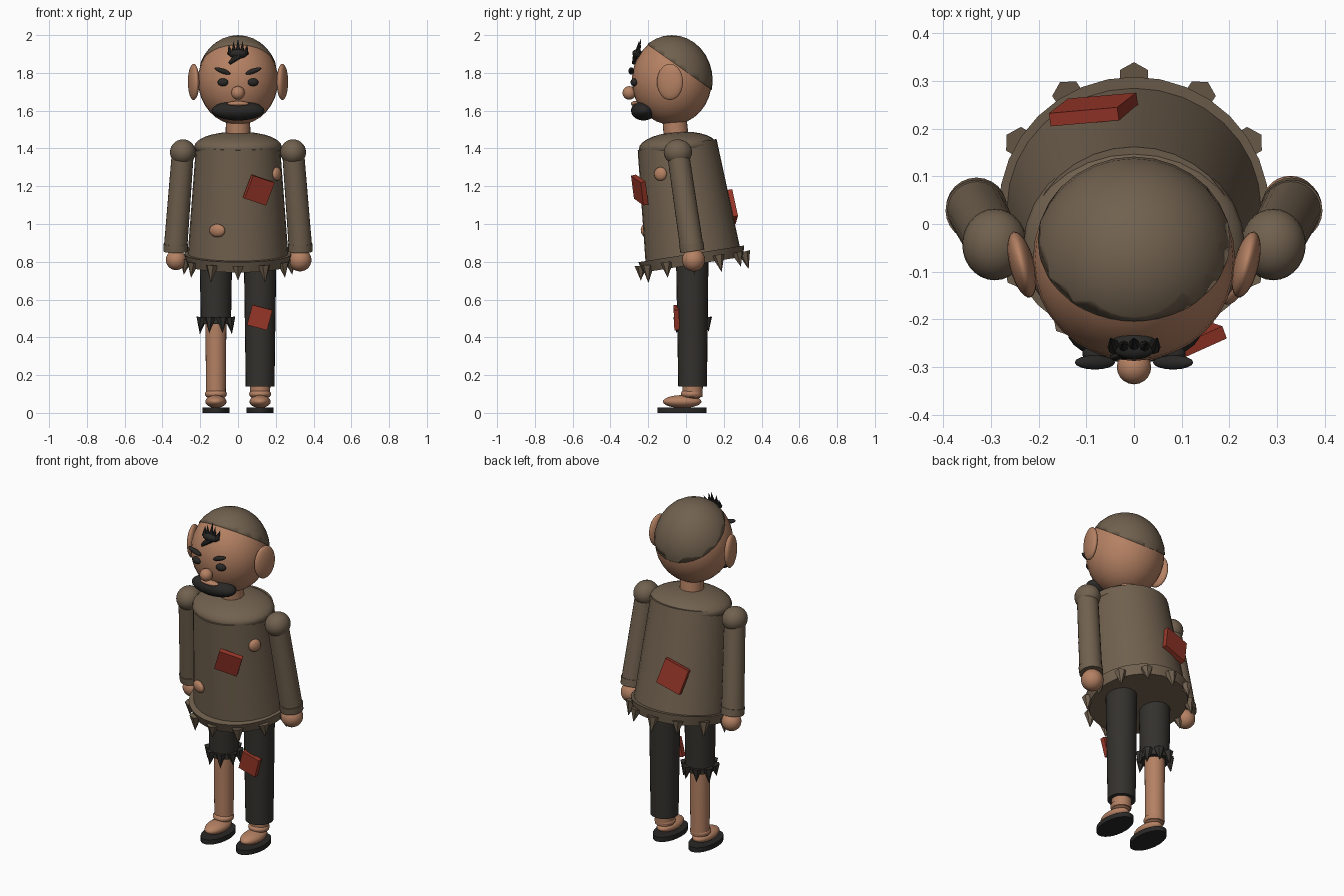
import bpy, bmesh, math
from math import radians, sin, cos, pi
from mathutils import Vector, Matrix, Euler

cube = bpy.data.objects.get("Cube")
if cube:
    bpy.data.objects.remove(cube, do_unlink=True)


def material(name, rgb):
    m = bpy.data.materials.new(name)
    m.use_nodes = True
    m.diffuse_color = (*rgb, 1)
    m.node_tree.nodes["Principled BSDF"].inputs["Base Color"].default_value = (*rgb, 1)
    return m


SKIN = material("skin", (0.46, 0.22, 0.125))
CLOTH = material("brown_cloth", (0.165, 0.12, 0.078))
TROUSER = material("dark_trouser", (0.034, 0.031, 0.026))
BLACK = material("charcoal", (0.022, 0.021, 0.02))
RED = material("red_patch", (0.32, 0.038, 0.022))


def finish(name, mat, smooth=True):
    ob = bpy.context.object
    ob.name = ob.data.name = name
    ob.data.materials.append(mat)
    if smooth:
        bpy.ops.object.shade_smooth_by_angle(angle=radians(40))
    return ob


def ball(name, mat, loc, size, rot=(0, 0, 0), segs=28):
    bpy.ops.mesh.primitive_uv_sphere_add(segments=segs, ring_count=segs // 2, location=loc,
                                         rotation=[radians(a) for a in rot])
    bpy.context.object.scale = size
    return finish(name, mat)


def tube(name, mat, a, b, ra, rb, sides=24, yscale=1.0, smooth=True):
    """Tapered cylinder from a to b."""
    a, b = Vector(a), Vector(b)
    d = b - a
    bpy.ops.mesh.primitive_cone_add(vertices=sides, radius1=ra, radius2=rb, depth=d.length,
                                    location=(a + b) / 2)
    ob = bpy.context.object
    ob.rotation_euler = Vector((0, 0, 1)).rotation_difference(d).to_euler()
    ob.scale.y = yscale
    return finish(name, mat, smooth)


def patch(name, loc, size, azimuth, lean, roll):
    bpy.ops.mesh.primitive_cube_add(size=1, location=loc)
    ob = bpy.context.object
    rot = (Matrix.Rotation(radians(azimuth), 3, 'Z') @ Matrix.Rotation(radians(lean), 3, 'X')
           @ Matrix.Rotation(radians(roll), 3, 'Y'))
    ob.rotation_euler = rot.to_euler()
    ob.scale = (size, 0.028, size)
    return finish(name, RED, False)


def spikes(name, mat, centre, radius, count, length, base, lean=0, start=0):
    """Ring of downward cones around a leaning circle."""
    tilt = Euler((radians(lean), 0, 0)).to_matrix()
    for i in range(count):
        t = start + 2 * pi * i / count
        out = Vector((cos(t), sin(t), 0))
        top = Vector(centre) + tilt @ (out * radius)
        tip = top + tilt @ (out * 0.012 - Vector((0, 0, length * (1 + 0.12 * sin(5 * t)))))
        tube(f"{name}_{i + 1}", mat, top, tip, base, 0, sides=6, smooth=False)


# Leaning shirt with rounded shoulders and ragged hem
tube("shirt", CLOTH, (0, 0.037, 0.83), (0, -0.047, 1.42), 0.267, 0.222, 32, 0.95)
ball("shirt_shoulders", CLOTH, (0, -0.045, 1.41), (0.232, 0.205, 0.078), (4, 0, 0))
tube("shirt_hem", CLOTH, (0, 0.037, 0.785), (0, 0.028, 0.842), 0.268, 0.284, 32)
spikes("hem_tatter", CLOTH, (0, 0.034, 0.815), 0.275, 12, 0.085, 0.034, 8, pi / 2)

# Shirt holes and sewn patches
ball("belly_hole", SKIN, (-0.11, -0.212, 0.965), (0.045, 0.022, 0.035), (8, 0, -25))
ball("side_hole", SKIN, (0.205, -0.135, 1.265), (0.022, 0.036, 0.036), (0, 0, -25))
patch("chest_patch", (0.11, -0.245, 1.18), 0.13, 20, 14, 17)
patch("back_patch", (-0.085, 0.24, 1.09), 0.15, 8, 10, -17)
patch("knee_patch", (0.115, -0.05, 0.505), 0.11, 0, 2, 15)

# Arms
for side, s in (("left", 1), ("right", -1)):
    shoulder, wrist = Vector((s * 0.292, -0.043, 1.38)), Vector((s * 0.33, 0.03, 0.88))
    ball(f"{side}_shoulder", CLOTH, shoulder, (0.068, 0.075, 0.068))
    tube(f"{side}_sleeve", CLOTH, wrist, shoulder, 0.062, 0.058)
    tube(f"{side}_cuff", CLOTH, wrist + Vector((0, 0.004, -0.025)),
         wrist + Vector((0, -0.002, 0.015)), 0.064, 0.065)
    hand = 0.061 if s > 0 else 0.054
    ball(f"{side}_hand", SKIN, (s * 0.328, 0.04, 0.81), (hand, hand, hand))

# Legs: one long trouser leg, one torn short
for side, s, cut, r in (("left", 1, 0.14, 0.076), ("right", -1, 0.47, 0.08)):
    x = s * 0.117
    tube(f"{side}_trouser_leg", TROUSER, (x, 0.035, cut), (x, 0.033, 0.83), r, 0.086)
    tube(f"{side}_shin", SKIN, (x, 0.035, 0.085), (x, 0.035, cut + 0.05), 0.052, 0.056)
    ball(f"{side}_ankle", SKIN, (x, 0.03, 0.1), (0.058, 0.058, 0.03))
    ball(f"{side}_foot", SKIN, (x, -0.02, 0.06), (0.056, 0.102, 0.034))
    sole = tube(f"{side}_sole", BLACK, (x, -0.02, 0), (x, -0.02, 0.028), 0.072, 0.072, 28)
    sole.scale.y = 1.8
spikes("trouser_tatter", TROUSER, (-0.117, 0.035, 0.505), 0.08, 8, 0.08, 0.03, 0, pi / 8)

# Neck, head and ears
tube("neck", SKIN, (0, -0.05, 1.44), (0, -0.062, 1.57), 0.066, 0.064)
HEAD, HEAD_SIZE = Vector((0, -0.075, 1.76)), Vector((0.212, 0.212, 0.235))
ball("head", SKIN, HEAD, HEAD_SIZE, segs=32)
for side, s in (("left", 1), ("right", -1)):
    ball(f"{side}_ear", SKIN, (s * 0.235, -0.085, 1.752), (0.026, 0.071, 0.096), (0, 0, -s * 14))

# Cropped hair: thin shell over the crown, sliced along the hairline
hair = ball("cropped_hair", CLOTH, HEAD, HEAD_SIZE * 1.02, segs=32)
bm = bmesh.new()
bm.from_mesh(hair.data)
normal = Vector((0, 0.58, 0.82))
scale = Vector(HEAD_SIZE) * 1.02
point = Vector((0, 0, 0.1 / scale.z))
bmesh.ops.bisect_plane(bm, geom=bm.verts[:] + bm.edges[:] + bm.faces[:], plane_co=point,
                       plane_no=normal * scale, clear_inner=True)
bmesh.ops.holes_fill(bm, edges=[e for e in bm.edges if e.is_boundary])
bm.to_mesh(hair.data)
bm.free()

# Face
for side, s in (("left", 1), ("right", -1)):
    ball(f"{side}_eye", BLACK, (s * 0.08, -0.275, 1.75), (0.029, 0.018, 0.021), (0, 0, s * 12), 16)
    ball(f"{side}_eyebrow", BLACK, (s * 0.082, -0.29, 1.81), (0.045, 0.015, 0.013),
         (0, -s * 20, 0), 16)
ball("nose", SKIN, (0, -0.3, 1.694), (0.036, 0.036, 0.036), segs=20)
ball("beard", BLACK, (0, -0.225, 1.6), (0.14, 0.066, 0.052))
ball("lip", SKIN, (0, -0.268, 1.637), (0.058, 0.024, 0.014), segs=20)

# Forelock of small upright tufts
ball("forelock_base", BLACK, (0, -0.255, 1.9), (0.05, 0.03, 0.024), (-25, 0, 0), 16)
for i in range(5):
    x = (i - 2) * 0.02
    high = 0.082 - 0.8 * abs(x)
    tube(f"forelock_tuft_{i + 1}", BLACK, (x, -0.258, 1.9),
         (x * 1.25, -0.238 - 0.012 * (i % 2), 1.9 + high), 0.016, 0, 8, smooth=False)
tube("forelock_drop", BLACK, (0.0, -0.262, 1.89), (-0.045, -0.278, 1.85), 0.02, 0.008, 8)
